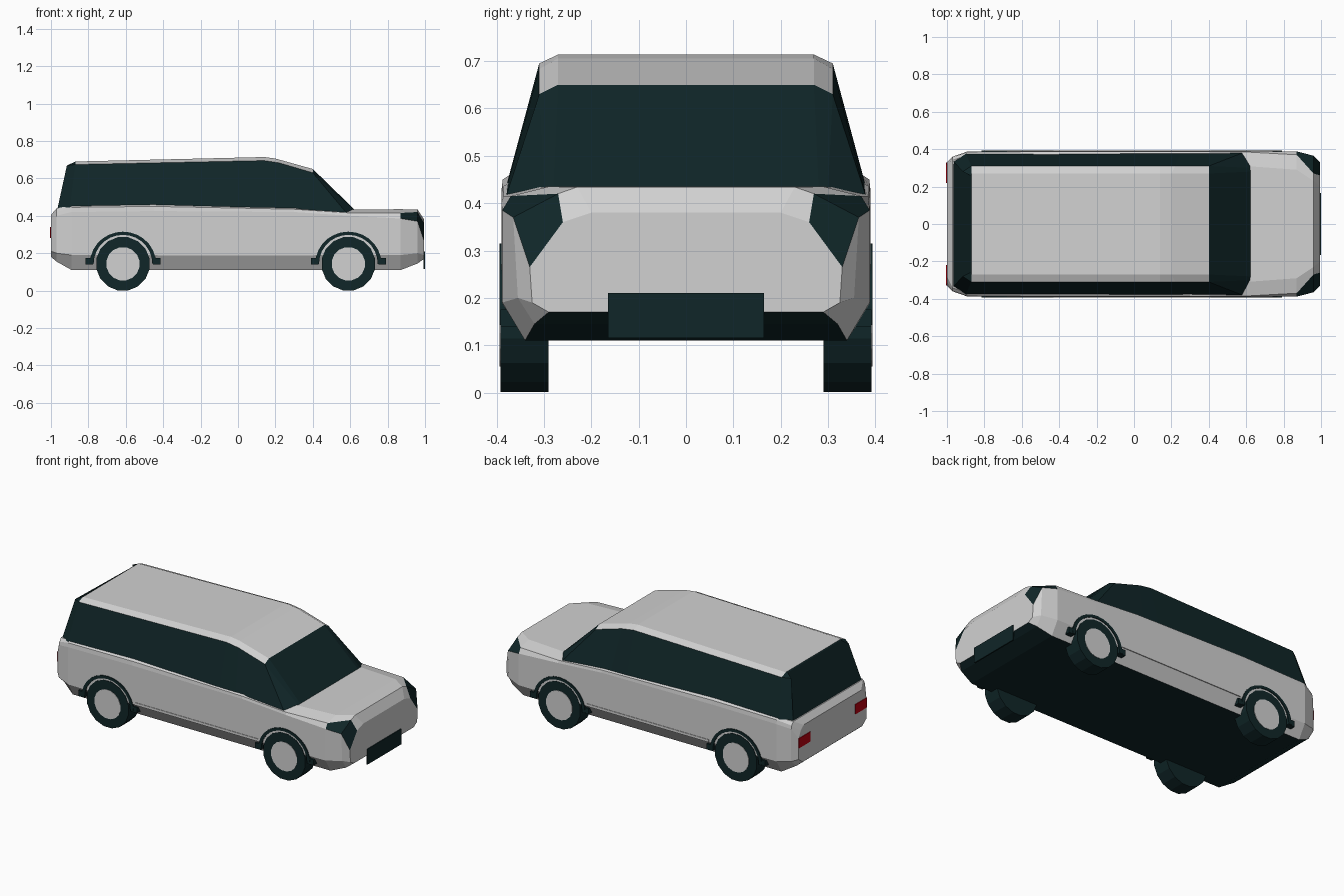
import bpy, bmesh
from math import sin, cos, pi

cube = bpy.data.objects.get("Cube")
if cube:
    bpy.data.objects.remove(cube, do_unlink=True)


def material(name, rgb):
    m = bpy.data.materials.new(name)
    m.use_nodes = True
    m.diffuse_color = (*rgb, 1)
    m.node_tree.nodes["Principled BSDF"].inputs["Base Color"].default_value = (*rgb, 1)
    return m


PAINT = material("silver paint", (0.64, 0.64, 0.64))
DARK = material("dark glass and rubber", (0.005, 0.019, 0.021))
RED = material("red lamp", (0.5, 0.0, 0.005))


def finish(bm, name, *mats):
    bmesh.ops.recalc_face_normals(bm, faces=bm.faces)
    mesh = bpy.data.meshes.new(name)
    bm.to_mesh(mesh)
    bm.free()
    for m in mats:
        mesh.materials.append(m)
    obj = bpy.data.objects.new(name, mesh)
    bpy.context.collection.objects.link(obj)
    return obj


def loft(name, stations, rule, closed_bottom):
    """Skin mirrored half-sections of (x, y, z); rule(segment, strip) picks the colour."""
    bm = bmesh.new()
    n = len(stations[0])
    rings = []
    for half in stations:
        right = [bm.verts.new((x, -y, z)) for x, y, z in half]
        left = [bm.verts.new((x, y, z)) for x, y, z in reversed(half)]
        rings.append(right + left)
    for s, (a, b) in enumerate(zip(rings, rings[1:])):
        for i in range(2 * n if closed_bottom else 2 * n - 1):
            j = (i + 1) % (2 * n)
            f = bm.faces.new((a[i], a[j], b[j], b[i]))
            # strips are numbered from the bottom up, the same on both sides
            f.material_index = rule(s, i if i < n else (2 * n - 2 - i))
    for s, ring in ((-1, rings[0]), (len(rings), rings[-1])):
        bm.faces.new(ring).material_index = rule(s, 0)
    return finish(bm, name, PAINT, DARK)


def box(name, lo, hi, mat):
    bm = bmesh.new()
    bmesh.ops.create_cube(bm, size=1)
    for v in bm.verts:
        v.co = [(a + b) / 2 + c * (b - a) for a, b, c in zip(lo, hi, v.co)]
    return finish(bm, name, mat)


def disc(name, x, z, radius, y0, y1, sides, mat):
    prism(name, [(x + radius * cos(2 * pi * (k + .5) / sides),
                  z + radius * sin(2 * pi * (k + .5) / sides)) for k in range(sides)], y0, y1, mat)


def prism(name, outline, y0, y1, mat):
    bm = bmesh.new()
    a = [bm.verts.new((x, y0, z)) for x, z in outline]
    b = [bm.verts.new((x, y1, z)) for x, z in outline]
    for i in range(len(a)):
        bm.faces.new((a[i - 1], a[i], b[i], b[i - 1]))
    bm.faces.new(a)
    bm.faces.new(b)
    return finish(bm, name, mat)


# Lower body: floor edge, sill, belt, shoulder and deck edge at each station
body = [
    (-1.00, (.29, .18), (.33, .21), (.33, .34), (.31, .38), (.28, .405)),
    (-.97, (.31, .155), (.36, .20), (.36, .40), (.355, .42), (.34, .44)),
    (-.89, (.34, .11), (.388, .19), (.388, .42), (.385, .445), (.37, .455)),
    (-.45, (.34, .11), (.39, .19), (.39, .425), (.387, .45), (.372, .46)),
    (.30, (.34, .11), (.39, .19), (.39, .42), (.387, .435), (.37, .445)),
    (.60, (.34, .11), (.39, .19), (.39, .40), (.385, .415), (.31, .434)),
    (.87, (.34, .11), (.388, .19), (.388, .385), (.37, .415), (.29, .435)),
    (.96, (.32, .145), (.355, .20), (.365, .37), (.27, .42), (.23, .434)),
    (.995, (.29, .17), (.325, .19), (.33, .265), (.26, .36), (.20, .38)),
]


def body_rule(seg, strip):
    floor = strip == -1
    headlamp = strip == 2 and seg in (6, 7)
    return int(floor or headlamp)


loft("body", [[(x, y, z) for y, z in pts] for x, *pts in body], body_rule, True)

# Cabin: glass base, roof edge and roof top at each station
cabin = [
    [(-.967, .335, .43), (-.915, .28, .668), (-.875, .26, .686)],
    [(-.90, .378, .44), (-.87, .31, .674), (-.87, .27, .69)],
    [(.14, .38, .435), (.14, .31, .695), (.14, .27, .714)],
    [(.25, .38, .43), (.22, .31, .683), (.20, .27, .706)],
    [(.58, .38, .415), (.40, .31, .63), (.40, .27, .65)],
    [(.63, .31, .425), (.625, .30, .43), (.62, .28, .436)],
]
loft("cabin", cabin, lambda seg, strip: int(not (seg in (1, 2, 3) and strip >= 1)), False)

# Wheels, hubs, arch trims and side strips
AXLE = .143
for side, s in (("left", 1), ("right", -1)):
    for end, x in (("front", .59), ("rear", -.615)):
        tag = f"{end}_{side}"
        disc(tag + "_tire", x, AXLE, AXLE + .002, s * .29, s * .392, 16, DARK)
        disc(tag + "_hub", x, AXLE, .09, s * .38, s * .394, 16, PAINT)
        angles = [pi * k / 14 for k in range(15)]
        arc = [(x + .177 * cos(t), AXLE + .172 * sin(t)) for t in angles]
        arc += [(x + .157 * cos(t), AXLE + .155 * sin(t)) for t in reversed(angles)]
        prism(tag + "_arch_trim", arc, s * .35, s * .394, DARK)
        for d in (-1, 1):
            box(tag + "_arch_foot", (x + d * .18 - .02, s * .37 - .022, .14),
                (x + d * .18 + .02, s * .37 + .022, .175), DARK)
    box(side + "_side_strip", (-.43, s * .389 - .004, .187), (.41, s * .389 + .004, .203), PAINT)
    box(side + "_tail_lamp", (-1.004, s * .275 - .055, .28), (-.998, s * .275 + .055, .34), RED)

# Front plate
box("front_plate", (.992, -.165, .115), (1.0, .165, .21), DARK)
